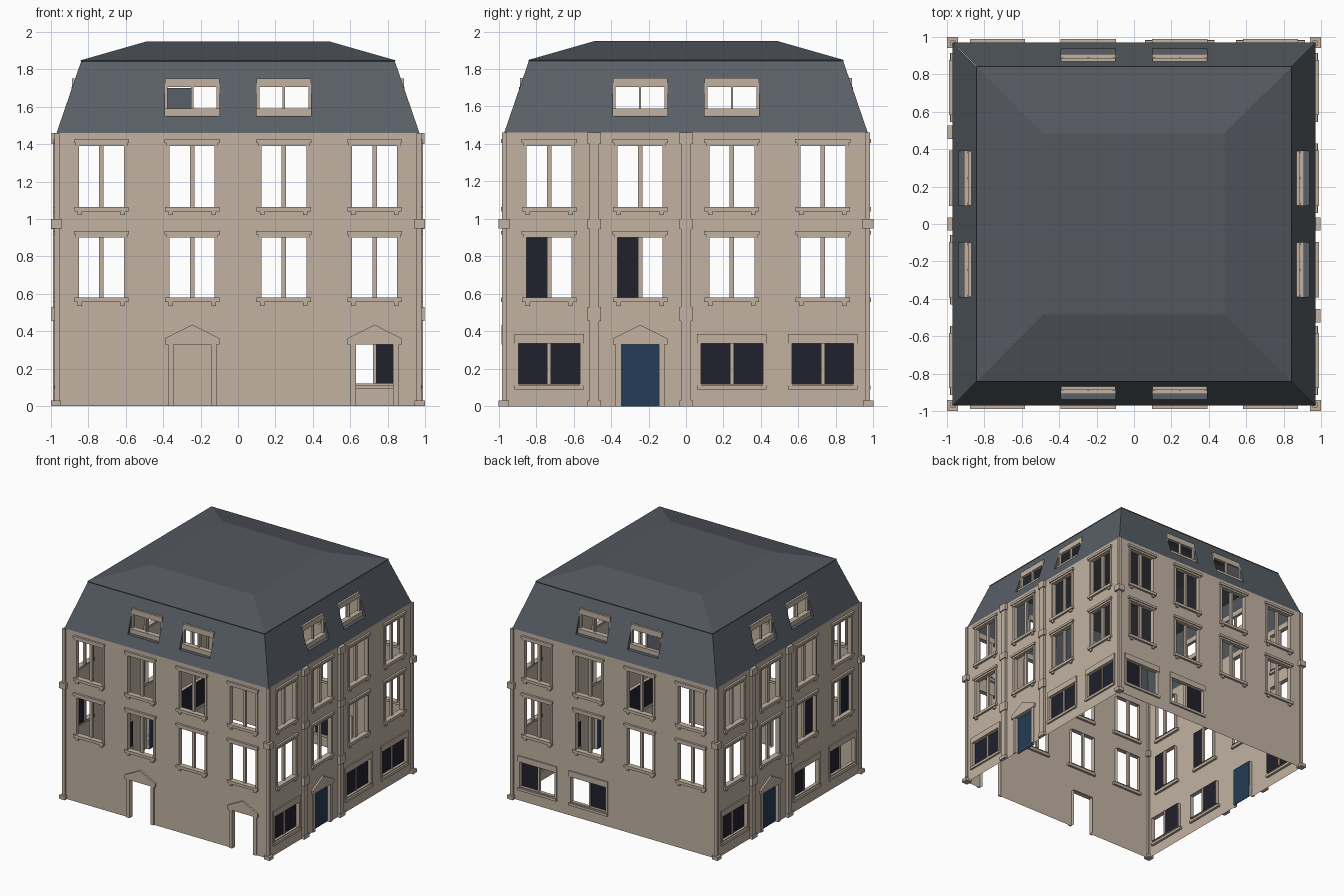
import bpy, bmesh, math
from mathutils import Matrix

if "Cube" in bpy.data.objects:
    bpy.data.objects.remove(bpy.data.objects["Cube"])


def mat(name, r, g, b):
    m = bpy.data.materials.new(name)
    m.diffuse_color = (r, g, b, 1)
    m.use_nodes = True
    m.node_tree.nodes["Principled BSDF"].inputs["Base Color"].default_value = m.diffuse_color
    return m


STONE = mat("beige stone", .54, .45, .365)
SLATE = mat("slate grey", .10, .117, .135)
TOP = mat("dark roof grey", .09, .097, .118)
GLASS = mat("dark glass", .015, .015, .026)
BLUE = mat("door blue", .018, .046, .092)

W = .97                                   # wall plane distance
COLS = (-.73, -.245, .245, .73)           # window axes
FLOORS = ((.58, .90), (1.065, 1.39))      # upper window openings


class Part:
    """Mesh collected in front-facing coordinates, then turned to its side."""
    def __init__(self, name, material):
        self.name, self.material, self.bm = name, material, bmesh.new()

    def face(self, *pts):
        self.bm.faces.new([self.bm.verts.new(p) for p in pts])

    def box(self, u0, u1, out, inn, z0, z1):
        r = bmesh.ops.create_cube(self.bm, size=1)
        bmesh.ops.scale(self.bm, vec=(u1 - u0, out - inn, z1 - z0), verts=r['verts'])
        bmesh.ops.translate(self.bm, vec=((u0 + u1) / 2, -(out + inn) / 2, (z0 + z1) / 2), verts=r['verts'])

    def finish(self, turn=0):
        if not self.bm.verts:
            self.bm.free()
            return
        bmesh.ops.remove_doubles(self.bm, verts=self.bm.verts, dist=1e-5)
        me = bpy.data.meshes.new(self.name)
        self.bm.transform(Matrix.Rotation(turn, 4, 'Z'))
        self.bm.to_mesh(me)
        self.bm.free()
        me.materials.append(self.material)
        bpy.context.collection.objects.link(bpy.data.objects.new(self.name, me))


def sheet(part, us, zs, holes, point):
    """Grid of quads that leaves out the cells inside the holes."""
    for u0, u1 in zip(us, us[1:]):
        for z0, z1 in zip(zs, zs[1:]):
            cu, cz = (u0 + u1) / 2, (z0 + z1) / 2
            if any(a < cu < b and c < cz < d for a, b, c, d in holes):
                continue
            part.face(point(u0, z0), point(u1, z0), point(u1, z1), point(u0, z1))


def roof_y(z):
    return .97 - .132 * (z - 1.46) / .385


def build_side(side, turn, ground, panes, dark_dormers, pilasters):
    wall = Part(side + "_wall", STONE)
    trim = Part(side + "_window_trim", STONE)
    glass = Part(side + "_glass", GLASS)
    doors = Part(side + "_door", BLUE)
    roof = Part(side + "_mansard", SLATE)

    holes = []
    # upper windows: mullion, frame, sill, brackets, lintel
    for c in COLS:
        for z0, z1 in FLOORS:
            holes.append((c - .12, c + .12, z0, z1))
            trim.box(c - .012, c + .012, .955, .935, z0, z1)
            trim.box(c - .145, c + .145, .988, .95, z0 - .024, z0)
            trim.box(c - .148, c + .148, .988, W, z1 + .016, z1 + .036)
            trim.box(c - .138, c + .138, .98, W, z1, z1 + .016)
            for s in (-1, 1):
                trim.box(c + s * .115 - .012, c + s * .115 + .012, .982, W, z0 - .045, z0 - .024)
                trim.box(c + s * .13 - .01, c + s * .13 + .01, .977, W, z0, z1)
    # ground floor windows and doors
    for c, kind in ground:
        if kind == "window":
            holes.append((c - .165, c + .165, .12, .335))
            trim.box(c - .008, c + .008, .955, .935, .12, .335)
            trim.box(c - .185, c + .185, .985, .95, .09, .112)
            trim.box(c - .185, c + .185, .98, W, .335, .385)
            for s in (-1, 1):
                trim.box(c + s * .175 - .01, c + s * .175 + .01, .978, W, .112, .335)
        else:
            holes.append((c - .10, c + .10, 0, .33))
            for s in (-1, 1):
                trim.box(c + s * .115 - .015, c + s * .115 + .015, .98, W, 0, .33)
            # pediment
            a, b = -.985, -W
            L, M, N, R, T = (c - .145, .33), (c - .145, .362), (c, .435), (c + .145, .362), (c + .145, .33)
            ring = [L, T, R, N, M]
            trim.face(*[(u, a, z) for u, z in ring])
            for p, q in zip(ring, ring[1:] + ring[:1]):
                trim.face((p[0], a, p[1]), (p[0], b, p[1]), (q[0], b, q[1]), (q[0], a, q[1]))
            if kind == "blue":
                doors.box(c - .10, c + .10, .95, .944, 0, .33)
    # wall sheet and opening reveals
    us = sorted({-W, W} | {h[i] for h in holes for i in (0, 1)})
    zs = sorted({0, 1.46} | {h[i] for h in holes for i in (2, 3)})
    sheet(wall, us, zs, holes, lambda u, z: (u, -W, z))
    for a, b, c, d in holes:
        ring = [(a, c), (a, d), (b, d), (b, c)]
        for p, q in zip(ring, ring[1:] + ring[:1]):
            if p[1] == q[1] == 0:
                continue
            wall.face((p[0], -W, p[1]), (q[0], -W, q[1]), (q[0], -.94, q[1]), (p[0], -.94, p[1]))
    # dark panes
    for u0, u1, z0, z1 in panes:
        glass.box(u0, u1, .948, .943, z0, z1)
    # pilasters with collars
    for c in pilasters:
        trim.box(c - .026, c + .026, .99, W, 0, 1.46)
        for z0, z1 in ((0, .03), (.455, .53), (.945, 1.0), (1.40, 1.46)):
            trim.box(c - .036, c + .036, .998, W, z0, z1)

    # mansard slope with two recessed dormer windows
    spans = ((-.39, -.10), (.10, .39))
    def slope(u, z):
        return (math.copysign(roof_y(z), u) if abs(u) == W else u, -roof_y(z), z)
    sheet(roof, [-W, -.39, -.10, .10, .39, W], [1.46, 1.55, 1.75, 1.845],
          [(a, b, 1.55, 1.75) for a, b in spans], slope)
    for (a, b), dark in zip(spans, dark_dormers):
        y0, zt = -roof_y(1.55), 1.46 + (.97 - .88) * .385 / .132
        roof.face((a, y0, 1.55), (b, y0, 1.55), (b, -.87, 1.55), (a, -.87, 1.55))
        for u in (a, b):
            roof.face((u, y0, 1.55), (u, -.88, 1.55), (u, -.88, zt))
        trim.box(a, b, .91, .865, 1.552, 1.59)
        trim.box(a, b, .887, .86, 1.705, 1.752)
        m = (a + b) / 2
        for u, w in ((a + .007, .007), (b - .007, .007), (m, .006)):
            trim.box(u - w, u + w, .89, .868, 1.59, 1.705)
        if dark:
            roof.box(m, b - .012, .88, .875, 1.59, 1.70)
    for p in (wall, trim, glass, doors, roof):
        p.finish(turn)


def halves(c, which, w, z0, z1):
    return [(c - w, c, z0, z1) if s == "l" else (c, c + w, z0, z1) for s in which]


def low(c, which):
    return halves(c, which, .165, .12, .335)


def mid(c, which):
    return halves(c, which, .12, *FLOORS[0])


A, B, C, D = COLS
flank = [(A, "window"), (B, "blue"), (C, "window"), (D, "window")]
Q = math.pi / 2
build_side("front", 0, [(B, "open"), (D, "open")], [], (0, 0), ())
build_side("right", Q, flank, low(A, "lr") + low(C, "lr") + low(D, "lr"), (0, 0), (-.49, 0))
build_side("back", 2 * Q, [(A, "window"), (B, "window")], low(A, "l") + low(B, "r"), (0, 1), ())
build_side("left", 3 * Q, flank,
           low(A, "lr") + low(C, "l") + low(D, "l") + mid(C, "r") + mid(D, "r"), (0, 0), (-.49, 0))

# corner posts with base and middle blocks
posts = Part("corner_posts", STONE)
for sx in (-1, 1):
    for sy in (-1, 1):
        for lo, hi, z0, z1 in ((.955, .982, 0, 1.46), (.945, 1, 0, .03), (.94, 1, .95, 1.0)):
            x, y = sorted((sx * lo, sx * hi)), sorted((sy * lo, sy * hi))
            posts.box(x[0], x[1], y[1], y[0], z0, z1)
posts.finish()

# shallow upper hip roof with flat top
hip = Part("upper_roof", TOP)
levels = ((.838, 1.84), (.842, 1.848), (.485, 1.95))
rings = [[(-r, -r, z), (r, -r, z), (r, r, z), (-r, r, z)] for r, z in levels]
for lo, hi in zip(rings, rings[1:]):
    for i in range(4):
        j = (i + 1) % 4
        hip.face(lo[i], lo[j], hi[j], hi[i])
hip.face(*rings[-1])
hip.finish()
